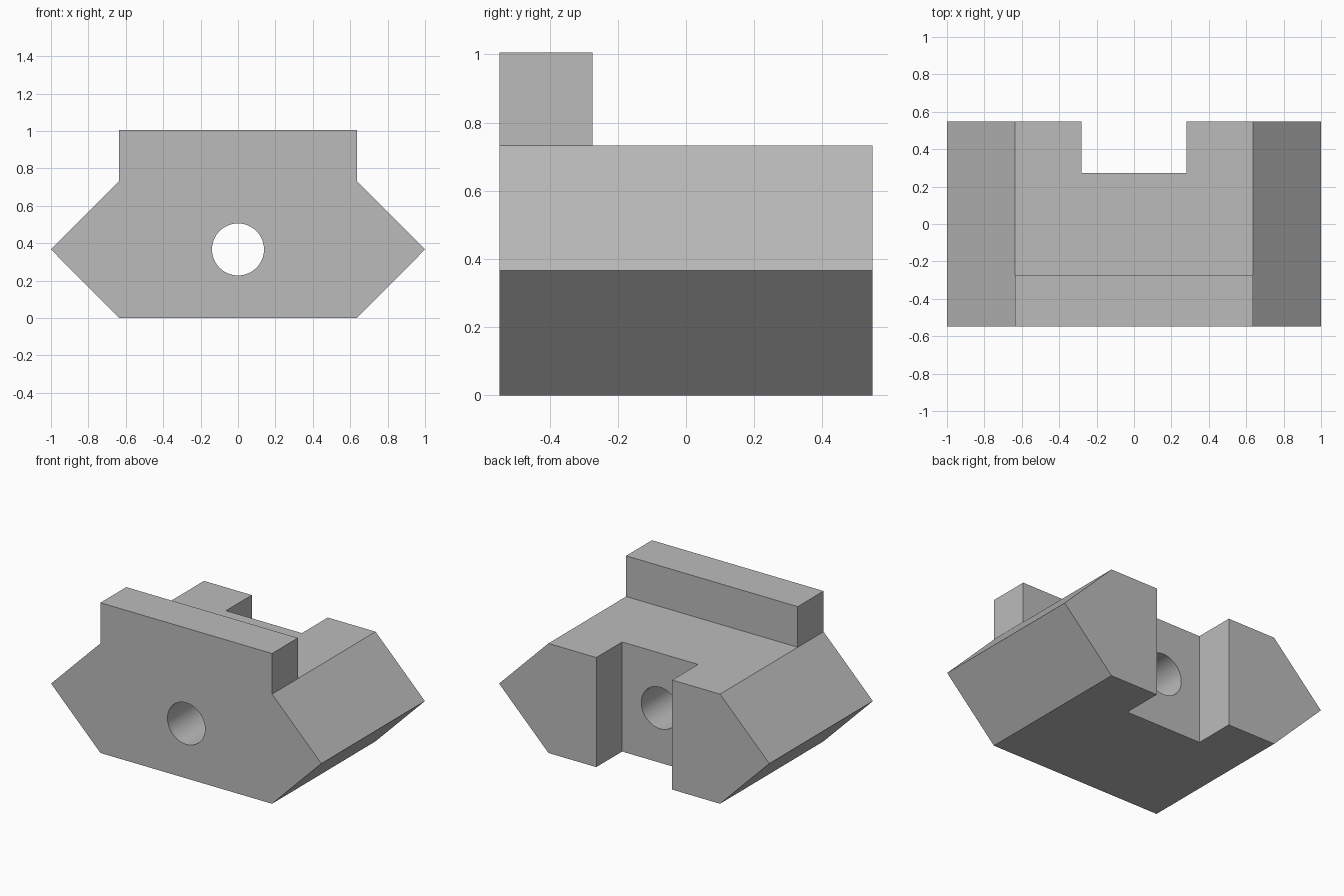
import bpy, bmesh, math
from mathutils import Matrix

if "Cube" in bpy.data.objects:
    bpy.data.objects.remove(bpy.data.objects["Cube"])

HALF_DEPTH = 0.547      # half length along y
STEP_Y = 0.274          # edge of the raised lip and of the rear slot
BASE_TOP = 0.733
MID = BASE_TOP / 2


def new_object(name, bm):
    bmesh.ops.recalc_face_normals(bm, faces=bm.faces)
    mesh = bpy.data.meshes.new(name)
    bm.to_mesh(mesh)
    bm.free()
    obj = bpy.data.objects.new(name, mesh)
    bpy.context.collection.objects.link(obj)
    return obj


def prism(name, profile, y0, y1):
    """Extrude an (x, z) profile from y0 to y1."""
    bm = bmesh.new()
    face = bm.faces.new([bm.verts.new((x, y0, z)) for x, z in profile])
    ext = bmesh.ops.extrude_face_region(bm, geom=[face])
    verts = [g for g in ext["geom"] if isinstance(g, bmesh.types.BMVert)]
    bmesh.ops.translate(bm, vec=(0, y1 - y0, 0), verts=verts)
    return new_object(name, bm)


def box_profile(half_width, z0, z1):
    return [(-half_width, z0), (half_width, z0), (half_width, z1), (-half_width, z1)]


# Block with pointed sides and a raised top
right = [(0.635, 0), (1.0, MID), (0.635, BASE_TOP), (0.635, 1.005)]
profile = right + [(-x, z) for x, z in reversed(right)]
block = prism("clamp_block", profile, -HALF_DEPTH, HALF_DEPTH)

# Cutters: space behind the lip, rear slot, through hole
lip_cutter = prism("lip_cutter", box_profile(1.2, BASE_TOP, 1.3), -STEP_Y, 1.0)
slot_cutter = prism("slot_cutter", box_profile(0.281, -0.3, 1.3), STEP_Y, 1.0)
bm = bmesh.new()
bmesh.ops.create_cone(bm, cap_ends=True, segments=64, radius1=0.139, radius2=0.139,
                      depth=2.0,
                      matrix=Matrix.Translation((0, 0, MID)) @ Matrix.Rotation(math.pi / 2, 4, 'X'))
hole_cutter = new_object("hole_cutter", bm)

bpy.context.view_layer.objects.active = block
block.select_set(True)
for cutter in (lip_cutter, slot_cutter, hole_cutter):
    mod = block.modifiers.new(cutter.name, 'BOOLEAN')
    mod.operation = 'DIFFERENCE'
    mod.solver = 'EXACT'
    mod.object = cutter
    bpy.ops.object.modifier_apply(modifier=mod.name)
    bpy.data.objects.remove(cutter)

# Single grey finish, smooth hole wall with sharp edges elsewhere
grey = bpy.data.materials.new("light_grey")
grey.diffuse_color = (0.5, 0.5, 0.5, 1)
grey.use_nodes = True
grey.node_tree.nodes["Principled BSDF"].inputs["Base Color"].default_value = grey.diffuse_color
block.data.materials.clear()
block.data.materials.append(grey)
bpy.ops.object.shade_smooth_by_angle(angle=math.radians(30))
